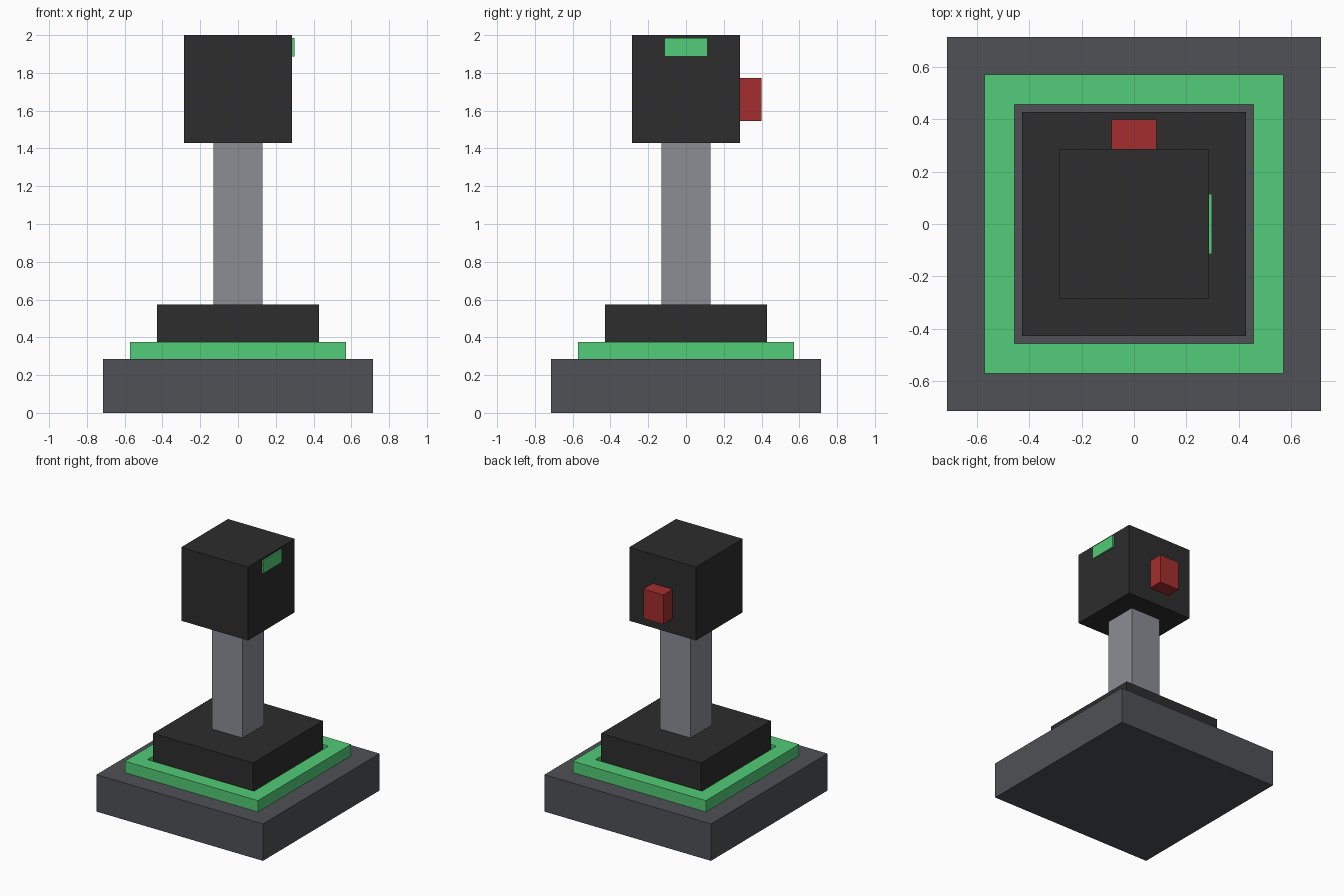
import bpy
import bmesh

if "Cube" in bpy.data.objects:
    bpy.data.objects.remove(bpy.data.objects["Cube"])


def material(name, rgb):
    """Flat material from 0-255 sRGB values."""
    def linear(c):
        c /= 255
        return c / 12.92 if c <= 0.04045 else ((c + 0.055) / 1.055) ** 2.4
    mat = bpy.data.materials.new(name)
    mat.diffuse_color = (*[linear(c) for c in rgb], 1)
    mat.use_nodes = True
    mat.node_tree.nodes["Principled BSDF"].inputs["Base Color"].default_value = mat.diffuse_color
    return mat


SLATE = material("slate grey", (78, 81, 86))
GREEN = material("light green", (82, 204, 120))
BLACK = material("soft black", (45, 45, 45))
STEEL = material("steel grey", (139, 141, 149))
RED = material("button red", (164, 45, 45))


def add_object(name, bm, mat):
    bmesh.ops.recalc_face_normals(bm, faces=bm.faces)
    mesh = bpy.data.meshes.new(name)
    bm.to_mesh(mesh)
    bm.free()
    mesh.materials.append(mat)
    obj = bpy.data.objects.new(name, mesh)
    bpy.context.collection.objects.link(obj)
    return obj


def box(name, x, y, z, mat):
    """Box spanning the given (min, max) ranges."""
    bm = bmesh.new()
    bmesh.ops.create_cube(bm, size=1)
    for v in bm.verts:
        v.co = [lo + (c + 0.5) * (hi - lo) for c, (lo, hi) in zip(v.co, (x, y, z))]
    return add_object(name, bm, mat)


def square_block(name, half, z, mat):
    return box(name, (-half, half), (-half, half), z, mat)


def square_ring(name, outer, inner, z, mat):
    """Square frame with an open middle."""
    bm = bmesh.new()
    corners = [(-1, -1), (1, -1), (1, 1), (-1, 1)]
    profile = [(outer, z[0]), (outer, z[1]), (inner, z[1]), (inner, z[0])]
    loops = [[bm.verts.new((sx * r, sy * r, h)) for r, h in profile] for sx, sy in corners]
    for i in range(4):
        a, b = loops[i], loops[(i + 1) % 4]
        for j in range(4):
            k = (j + 1) % 4
            bm.faces.new((a[j], b[j], b[k], a[k]))
    return add_object(name, bm, mat)


# Stepped base with a glowing trim
square_block("base", 0.714, (0, 0.286), SLATE)
square_ring("base_trim", 0.571, 0.457, (0.286, 0.374), GREEN)
square_block("collar", 0.428, (0.286, 0.573), BLACK)

# Stick and grip
square_block("stick", 0.13, (0.573, 1.43), STEEL)
square_block("grip", 0.286, (1.43, 2.0), BLACK)

# Trigger at the back, indicator light on the right
box("trigger", (-0.086, 0.086), (0.286, 0.4), (1.545, 1.773), RED)
box("indicator_light", (0.286, 0.298), (-0.114, 0.114), (1.887, 1.985), GREEN)
